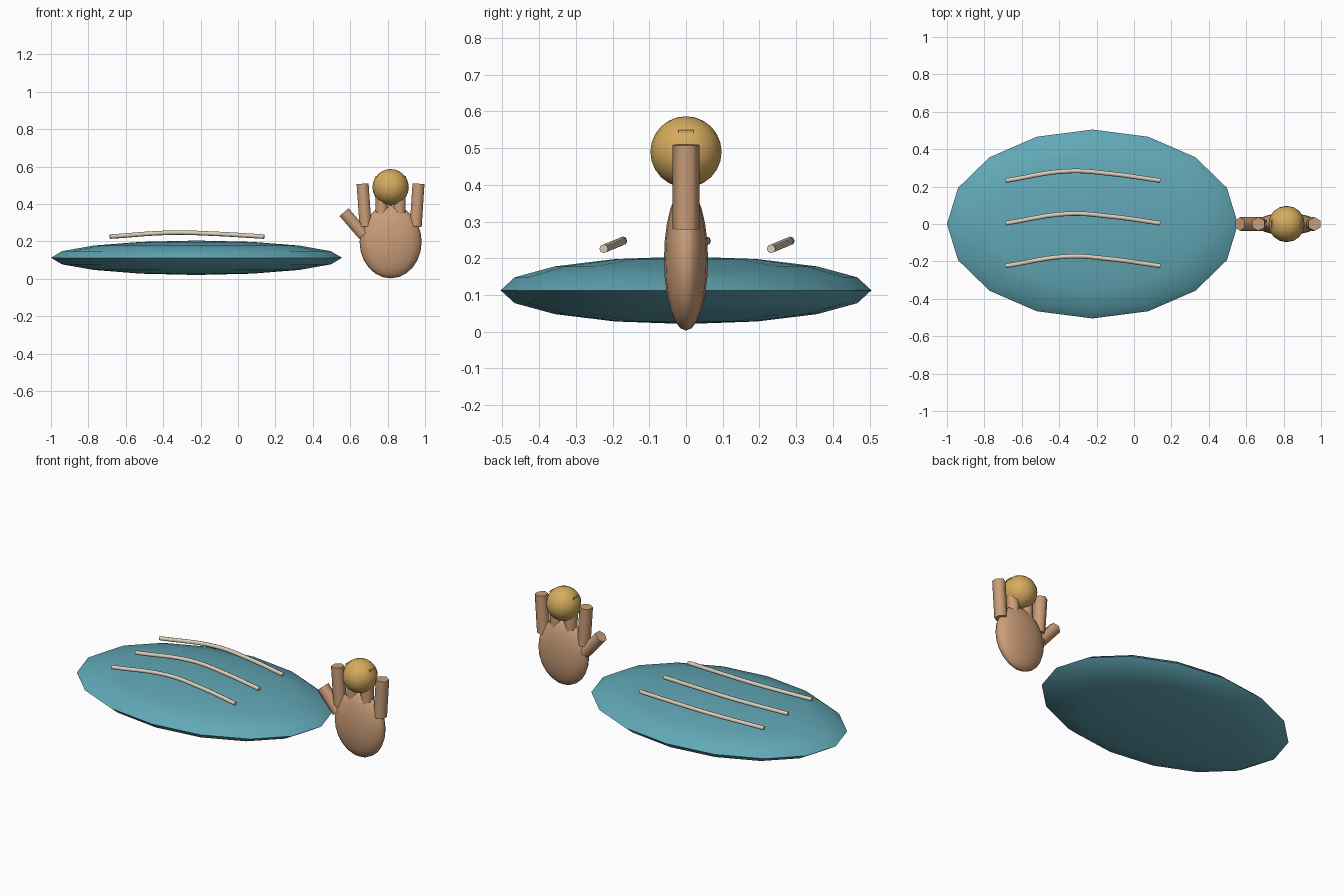
import bpy
import math
from mathutils import Vector

if "Cube" in bpy.data.objects:
    bpy.data.objects.remove(bpy.data.objects["Cube"])


def material(name, rgb):
    m = bpy.data.materials.new(name)
    m.diffuse_color = (*rgb, 1)
    m.use_nodes = True
    m.node_tree.nodes["Principled BSDF"].inputs["Base Color"].default_value = m.diffuse_color
    return m


TEAL = material("teal", (0.12, 0.39, 0.47))
SKIN = material("skin tan", (0.60, 0.34, 0.19))
GOLD = material("gold", (0.67, 0.41, 0.11))
CREAM = material("cream", (0.72, 0.62, 0.50))


def finish(name, mat, angle):
    ob = bpy.context.object
    ob.name = name
    ob.data.materials.append(mat)
    bpy.ops.object.transform_apply(location=False, rotation=True, scale=True)
    bpy.ops.object.shade_smooth_by_angle(angle=math.radians(angle))
    return ob


def ellipsoid(name, mat, center, radii, segments, rings):
    bpy.ops.mesh.primitive_uv_sphere_add(segments=segments, ring_count=rings,
                                         radius=1, location=center)
    bpy.context.object.scale = radii
    return finish(name, mat, 80)


def finger(name, start, end, radius):
    a, b = Vector(start), Vector(end)
    d = b - a
    bpy.ops.mesh.primitive_cylinder_add(vertices=6, radius=radius, depth=d.length,
                                        location=(a + b) / 2)
    # fingers all lean within the xz plane
    bpy.context.object.rotation_euler = (0, math.atan2(d.x, d.z), 0)
    return finish(name, SKIN, 65)


# Flattened disc
ellipsoid("disc", TEAL, (-0.222, 0, 0.113), (0.778, 0.505, 0.092), 16, 8)

# Three wavy strands hovering over the disc
for i, y in enumerate((-0.228, 0, 0.228)):
    curve = bpy.data.curves.new("strand", 'CURVE')
    curve.dimensions = '3D'
    curve.bevel_depth = 0.012
    curve.bevel_resolution = 2
    curve.resolution_u = 6
    curve.use_fill_caps = True
    spline = curve.splines.new('BEZIER')
    path = [(-0.685, 0.004, 0.226), (-0.35, 0.055, 0.247),
            (-0.12, 0.040, 0.241), (0.14, 0.004, 0.226)]
    spline.bezier_points.add(len(path) - 1)
    for p, (px, py, pz) in zip(spline.bezier_points, path):
        p.co = (px, y + py, pz)
        p.handle_left_type = p.handle_right_type = 'AUTO'
    curve.materials.append(CREAM)
    ob = bpy.data.objects.new(f"strand_{i + 1}", curve)
    bpy.context.collection.objects.link(ob)

# Palm
ellipsoid("palm", SKIN, (0.816, 0, 0.198), (0.166, 0.06, 0.195), 16, 12)

# Four upright fingers fanning slightly outward, and the thumb
for i, (x0, x1) in enumerate(((0.682, 0.666), (0.770, 0.766),
                              (0.862, 0.866), (0.950, 0.965))):
    finger(f"finger_{i + 1}", (x0, 0, 0.28), (x1, 0, 0.509), 0.037)
finger("thumb", (0.672, 0, 0.235), (0.567, 0, 0.357), 0.037)

# Ball held by the fingers, with a thin bar poking out on both sides
ellipsoid("ball", GOLD, (0.816, 0, 0.49), (0.097, 0.097, 0.097), 16, 12)
bpy.ops.mesh.primitive_cube_add(size=1, location=(0.816, 0, 0.545))
bpy.context.object.scale = (0.164, 0.042, 0.008)
finish("ball_bar", GOLD, 30)
